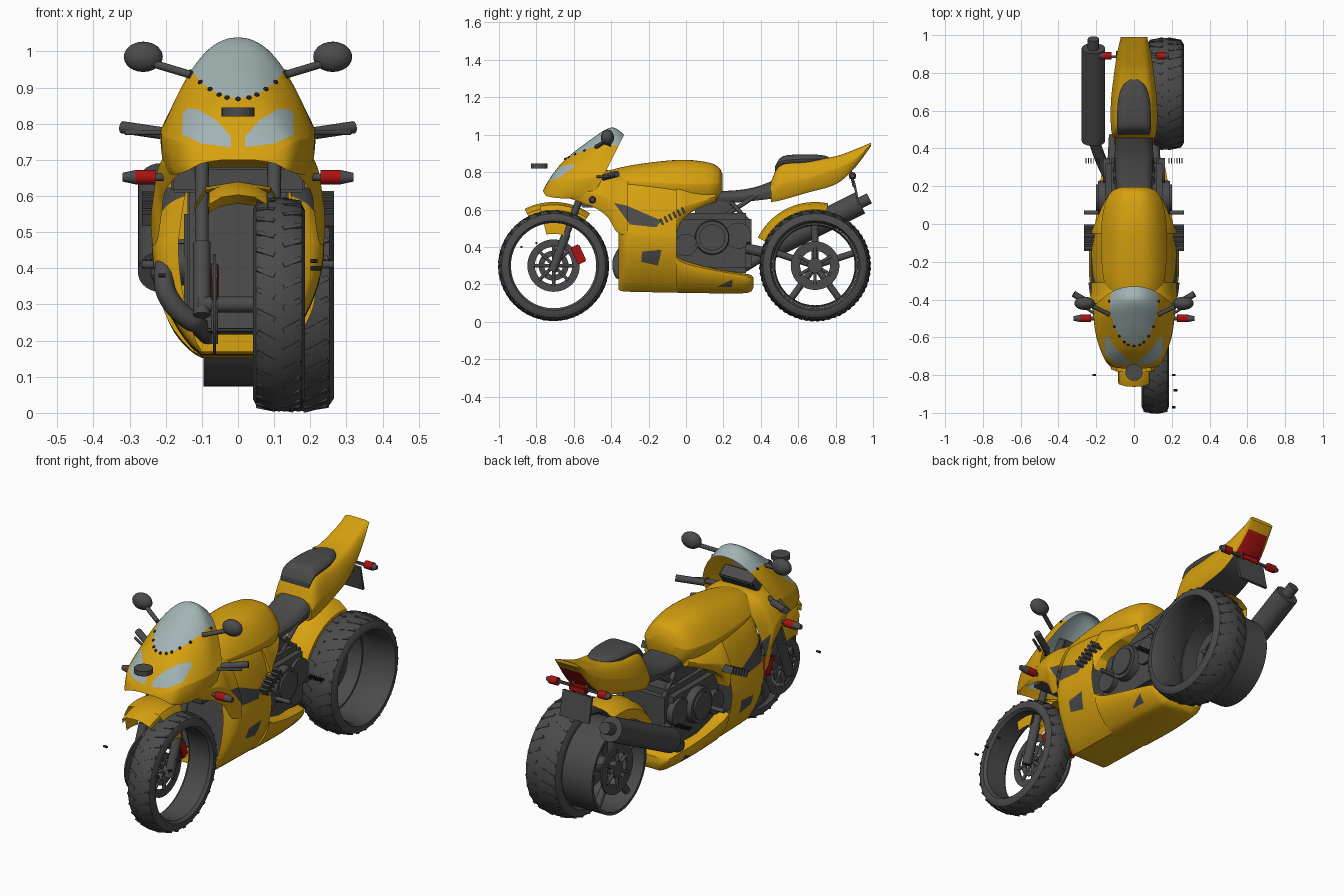
import bpy, bmesh, math
from math import sin, cos, pi, radians
from mathutils import Vector, Matrix

cube = bpy.data.objects.get("Cube")
if cube:
    bpy.data.objects.remove(cube, do_unlink=True)


def colour(name, rgb):
    m = bpy.data.materials.new(name)
    m.use_nodes = True
    m.diffuse_color = (*rgb, 1)
    m.node_tree.nodes["Principled BSDF"].inputs["Base Color"].default_value = (*rgb, 1)
    return m


YELLOW = colour("yellow_paint", (.68, .36, .005))
DARK = colour("dark_grey", (.07, .07, .07))
GLASS = colour("pale_glass", (.36, .45, .45))
RED = colour("red", (.4, .006, .006))
BLACK = colour("black", (.015, .015, .015))
parts = []


def register(name, me, *mats):
    for m in mats:
        me.materials.append(m)
    ob = bpy.data.objects.new(name, me)
    bpy.context.scene.collection.objects.link(ob)
    parts.append(ob)
    return ob


def finish(name, bm, *mats):
    bmesh.ops.recalc_face_normals(bm, faces=bm.faces)
    me = bpy.data.meshes.new(name)
    bm.to_mesh(me)
    bm.free()
    return register(name, me, *mats)


def box(name, at, size, mat, tilt=0, bevel=.006):
    bm = bmesh.new()
    bmesh.ops.create_cube(bm, size=1, matrix=Matrix.Translation(at)
                          @ Matrix.Rotation(radians(tilt), 4, 'X') @ Matrix.Diagonal((*size, 1)))
    if bevel:
        bmesh.ops.bevel(bm, geom=bm.edges[:], offset=bevel, segments=2, affect='EDGES')
    return finish(name, bm, mat)


def ball(name, at, size, mat):
    bm = bmesh.new()
    bmesh.ops.create_uvsphere(bm, u_segments=20, v_segments=12, radius=1,
                              matrix=Matrix.Translation(at) @ Matrix.Diagonal((*size, 1)))
    return finish(name, bm, mat)


def rod(name, a, b, r, mat, r2=None):
    a, b = Vector(a), Vector(b)
    bm = bmesh.new()
    turn = (b - a).to_track_quat('Z', 'Y').to_matrix().to_4x4()
    bmesh.ops.create_cone(bm, cap_ends=True, segments=28, radius1=r, radius2=r2 or r,
                          depth=(b - a).length, matrix=Matrix.Translation((a + b) / 2) @ turn)
    return finish(name, bm, mat)


def pipe(name, points, r, mat):
    cu = bpy.data.curves.new(name, 'CURVE')
    cu.dimensions, cu.bevel_depth, cu.use_fill_caps = '3D', r, True
    sp = cu.splines.new('NURBS')
    sp.points.add(len(points) - 1)
    for p, co in zip(sp.points, points):
        p.co = (*co, 1)
    sp.use_endpoint_u, sp.order_u = True, 3
    tmp = bpy.data.objects.new(name, cu)
    me = bpy.data.meshes.new_from_object(tmp)
    bpy.data.objects.remove(tmp)
    return register(name, me, mat)


def skin(bm, rows, closed):
    """Quads between successive rows of vertices."""
    for r, q in zip(rows, rows[1:]):
        for i in range(len(r) if closed else len(r) - 1):
            j = (i + 1) % len(r)
            bm.faces.new((r[i], r[j], q[j], q[i]))


def paint(bm, outline, axis):
    """Cut a convex anticlockwise outline, seen along an axis (0 = x, 1 = y), into the skin and colour it."""
    def spread(u, v):
        return Vector((0, u, v)) if axis == 0 else Vector((u, 0, v))
    sides = []
    for a, b in zip(outline, outline[1:] + outline[:1]):
        sides.append((spread(*a), spread(a[1] - b[1], b[0] - a[0])))
        bmesh.ops.bisect_plane(bm, geom=bm.verts[:] + bm.edges[:] + bm.faces[:],
                               plane_co=sides[-1][0], plane_no=sides[-1][1])
    for f in bm.faces:
        c = f.calc_center_median()
        if all((c - p).dot(n) > 0 for p, n in sides) and (axis or abs(c.x) > .08):
            f.material_index = 1


def loft(name, stations, power, mats, closed=True, caps=(True, True), shear=0, outlines=(), axis=0, rule=None):
    """Station: y, bottom height and half width, waist height and half width, top height."""
    bm, rows, rings, n = bmesh.new(), [], [], 10
    padded = [stations[0], *stations, stations[-1]]
    for group in zip(padded, padded[1:], padded[2:], padded[3:]):
        for t in (s / n for s in range(n)):
            rings.append([b + t * (c - a + t * (2 * a - 5 * b + 4 * c - d + t * (3 * b - a - 3 * c + d))) / 2
                          for a, b, c, d in zip(*group)])
    rings.append(stations[-1])
    for y, zb, wb, zm, wm, zt in rings:
        half = [(wb + (wm - wb) * sin(u / 12 * pi / 2) ** .75, zb + (zm - zb) * u / 12) for u in range(12)]
        half += [(wm * s, zm + (zt - zm) * (1 - s ** power)) for s in (cos(pi / 2 * k / 24) for k in range(24))]
        ring = half + [(0, zt)] + [(-x, z) for x, z in half[::-1]]
        rows.append([bm.verts.new((x, y + shear * (z - .72), z)) for x, z in ring])
    skin(bm, rows, closed)
    for end, row in zip(caps, (rows[0], rows[-1])):
        if end:
            bm.faces.new(row)
    for outline in outlines:
        paint(bm, outline, axis)
    if rule:
        for f in bm.faces:
            f.material_index = rule(f.calc_center_median())
    return finish(name, bm, *mats)


def sweep(name, centre, section, mat, start=0, end=360, closed=True, steps=72):
    """Turn a section of (x, radius) pairs about the wheel axle."""
    bm, rows = bmesh.new(), []
    for i in range(steps + 1):
        a = radians(start + (end - start) * i / steps)
        rows.append([bm.verts.new((centre[0] + x, centre[1] + r * cos(a), centre[2] + r * sin(a)))
                     for x, r in section])
    skin(bm, rows, closed)
    bmesh.ops.remove_doubles(bm, verts=bm.verts, dist=.0001)
    return finish(name, bm, mat)


# Tyres, both set off to the left of the bike, with slanted tread bars
def tyre(name, cx, cy, h):
    right = [(h * .8, .228), (h, .24), (h, .26), (h * .88, .278), (h * .5, .291)]
    sweep(name, (cx, cy, .3), right + [(0, .296)] + [(-x, r) for x, r in right[::-1]], DARK)
    bm = bmesh.new()
    for i in range(60):
        side = 1 if i % 2 else -1
        bmesh.ops.create_cube(bm, size=1, matrix=Matrix.Translation((cx, cy, .3))
                              @ Matrix.Rotation(i * 2 * pi / 60, 4, 'X')
                              @ Matrix.Translation((side * h * .5, 0, .287))
                              @ Matrix.Rotation(side * .2, 4, 'Y') @ Matrix.Rotation(side * .45, 4, 'Z')
                              @ Matrix.Diagonal((h * .75, .014, .01, 1)))
    finish(name + "_tread", bm, DARK)


FRONT, REAR = -.708, .69
tyre("front_tyre", .113, FRONT, .072)
tyre("rear_tyre", .167, REAR, .098)


# Rear rim, spokes and brake discs on the bike's centre line
def disc(name, x, y, inner, outer):
    sweep(name, (x, y, .3), [(-.004, inner), (-.004, outer), (.004, outer), (.004, inner)], DARK)


def arms(name, x, y, inner, outer, r, count):
    for i in range(count):
        a = 2 * pi * i / count + pi / 2
        rod(name, (x, y + inner * cos(a), .3 + inner * sin(a)),
            (x, y + outer * cos(a), .3 + outer * sin(a)), r, DARK)


sweep("rear_rim", (0, REAR, .3), [(-.095, .212), (-.095, .227), (.085, .227), (.085, .218)], DARK)
arms("rear_spoke", -.05, REAR, .03, .22, .018, 5)
for s in (-1, 1):
    disc("rear_brake_disc", s * .07 - .01, REAR, .08, .13)
    arms("rear_disc_arm", s * .07 - .01, REAR, .03, .1, .009, 6)
    disc("front_brake_disc", s * .065, FRONT, .1, .14)
    disc("front_disc_carrier", s * .065, FRONT, .05, .08)
    arms("front_disc_arm", s * .065, FRONT, .02, .11, .009, 8)
    box("front_caliper", (s * .07, -.575, .36), (.035, .05, .1), RED, 25)
rod("rear_axle", (-.09, REAR, .3), (.08, REAR, .3), .04, DARK)
rod("front_axle", (-.11, FRONT, .3), (.11, FRONT, .3), .022, DARK)


# Mudguards
def guard(name, y, half, start, end):
    sweep(name, (0, y, .3), half + [(0, .34)] + [(-x, r) for x, r in half[::-1]], YELLOW,
          start, end, closed=False, steps=24)


guard("front_mudguard", FRONT, [(.085, .28), (.08, .31), (.045, .333)], 55, 117)
guard("front_mudguard_skirt", FRONT, [(.125, .17), (.122, .27), (.09, .325)], 72, 103)
guard("rear_mudguard", REAR, [(.11, .25), (.105, .3), (.06, .33)], 78, 154)

# Nose cowl with windscreen and headlamps cut into it
screen = [(.06, .885), (.1, .912), (.127, .945), (.127, 1.06)]
lamp = [(.02, .735), (.1, .745), (.155, .77), (.153, .83), (.14, .842), (.11, .84), (.06, .81), (.02, .765)]
screen = [(0, .868)] + screen + [(-x, z) for x, z in screen[::-1]]
lamps = [lamp, [(-x, z) for x, z in lamp[::-1]]]
cowl = loft("nose_cowl", [(-.755, .70, .04, .713, .06, .735), (-.745, .69, .1, .73, .115, .80),
                          (-.715, .67, .14, .75, .155, .875), (-.64, .66, .17, .76, .19, .97),
                          (-.56, .66, .185, .77, .21, 1.038), (-.47, .66, .2, .78, .215, 1.0)],
            2.2, (YELLOW, GLASS), closed=False, caps=(True, False), shear=.5, outlines=[screen, *lamps], axis=1)
for i in range(-5, 6):
    x = i * .026
    z = .868 + 4.4 * x * x
    near = min(cowl.data.vertices, key=lambda v: (v.co.x - x) ** 2 + (v.co.z - z) ** 2)
    ball("screen_bolt", near.co, (.007, .007, .007), BLACK)
rod("nose_duct", (0, -.785, .82), (0, -.785, .845), .045, DARK)

# Side fairing with turned-in front lip, belly pan and tank
intake = [(-.385, .635), (-.3, .52), (-.16, .505), (-.13, .54), (-.32, .622)]
outlet = [(-.24, .32), (-.15, .3), (-.13, .385), (-.235, .375)]
slot = [(.165, .185), (.245, .185), (.25, .228)]
loft("neck_fairing", [(-.64, .665, .16, .7, .17, .75), (-.5, .615, .2, .69, .212, .80),
                      (-.42, .56, .21, .66, .225, .81), (-.37, .48, .222, .6, .234, .80),
                      (-.31, .46, .236, .55, .241, .79)],
     4, (YELLOW, DARK), closed=False, caps=(False, False), outlines=[intake])
loft("side_fairing", [(-.36, .17, .1, .47, .165, .76), (-.338, .163, .1, .47, .215, .77),
                      (-.29, .16, .1, .47, .236, .78), (-.15, .157, .1, .46, .238, .78),
                      (-.05, .155, .1, .45, .232, .77)],
     5, (YELLOW, DARK), caps=(False, False), outlines=[intake, outlet])
loft("belly_pan", [(-.05, .155, .1, .34, .215, .355), (.0, .154, .1, .31, .205, .325),
                   (.15, .152, .1, .275, .19, .285), (.3, .152, .09, .25, .165, .26),
                   (.345, .16, .08, .235, .145, .25), (.36, .18, .06, .22, .12, .235)],
     8, (YELLOW, DARK), outlines=[slot])
loft("upper_side_fairing", [(-.05, .48, .215, .58, .23, .77), (-.02, .54, .2, .61, .217, .76),
                            (.03, .585, .18, .63, .195, .74),
                            (.1, .62, .15, .65, .165, .72), (.16, .64, .11, .67, .13, .71)], 4, (YELLOW,))
loft("fuel_tank", [(-.5, .72, .07, .75, .09, .785), (-.3, .7, .15, .75, .16, .835),
                   (-.05, .68, .16, .74, .175, .865), (.1, .64, .12, .74, .155, .855),
                   (.17, .65, .08, .74, .12, .83), (.195, .7, .05, .75, .07, .79)], 2.8, (YELLOW,))

# Seat, tail and passenger pad
loft("rider_seat", [(.1, .62, .07, .67, .09, .72), (.2, .63, .08, .67, .095, .7),
                    (.35, .645, .09, .68, .1, .715), (.48, .66, .09, .71, .1, .76)], 5, (DARK,))


def tail_paint(c):
    """Dark underside with the red lamp near its tip."""
    if abs(c.x) > .001 or c.y < .5 or c.y > .96:
        return 0
    return 2 if c.y > .87 else 1


loft("tail_cowl", [(.455, .64, .09, .7, .11, .75), (.51, .65, .1, .74, .122, .845),
                   (.65, .69, .1, .77, .122, .86), (.8, .735, .085, .82, .105, .885),
                   (.9, .82, .07, .87, .09, .92), (.99, .94, .055, .948, .07, .957)],
     6, (YELLOW, DARK, RED), rule=tail_paint)
loft("passenger_pad", [(.475, .8, .08, .82, .085, .83), (.52, .84, .08, .86, .09, .885),
                       (.65, .85, .075, .87, .085, .895), (.73, .86, .05, .87, .06, .89),
                       (.765, .865, .02, .87, .025, .88)], 5, (DARK,))
box("plate_lamp", (0, .89, .775), (.1, .03, .035), RED)
box("number_plate", (0, .91, .69), (.17, .012, .13), DARK, 12, 0)
box("plate_bar", (0, .885, .78), (.3, .012, .012), DARK, 0, 0)

# Engine, radiator and internals
box("engine_block", (0, .13, .42), (.3, .44, .32), DARK, 0, .03)
box("radiator", (0, -.25, .43), (.28, .08, .42), DARK, -8)
box("fork_clamp", (0, -.5, .645), (.37, .12, .07), DARK)
box("instrument_panel", (0, -.46, .84), (.2, .07, .08), DARK, -35)
box("frame_spine", (0, .15, .6), (.2, .2, .1), DARK, -8)
pipe("exhaust_header", [(-.2, -.3, .42), (-.215, -.36, .36), (-.17, -.37, .28), (-.09, -.34, .23), (-.08, .1, .21)],
     .028, DARK)
rod("silencer", (-.215, .44, .39), (-.215, .93, .635), .062, DARK)
rod("silencer_tip", (-.215, .92, .63), (-.215, .98, .66), .03, DARK)
pipe("exhaust_link", [(-.1, .2, .25), (-.18, .32, .28), (-.215, .46, .4)], .03, DARK)

# Mirrored fittings
for s in (-1, 1):
    rod("fork_lower", (s * .1, -.715, .27), (s * .1, -.64, .47), .024, DARK)
    rod("fork_upper", (s * .1, -.64, .47), (s * .1, -.52, .78), .019, DARK)
    rod("swing_arm", (s * .115, .28, .4), (s * .105, .47, .36), .028, DARK)
    rod("subframe", (s * .1, .2, .56), (s * .09, .38, .68), .012, DARK)
    rod("subframe_stay", (s * .1, .33, .54), (s * .1, .24, .64), .012, DARK)
    rod("plate_stay", (s * .04, .87, .84), (s * .04, .9, .72), .008, DARK)
    rod("rear_indicator", (s * .12, .89, .78), (s * .165, .89, .78), .02, RED)
    rod("rear_indicator_cap", (s * .165, .89, .78), (s * .185, .89, .78), .018, DARK, .01)
    rod("indicator_stem", (s * .18, -.5, .652), (s * .23, -.5, .652), .01, DARK)
    rod("front_indicator", (s * .228, -.5, .652), (s * .283, -.5, .652), .02, RED)
    rod("front_indicator_cap", (s * .283, -.5, .652), (s * .32, -.5, .652), .02, DARK, .012)
    rod("handlebar", (s * .1, -.5, .76), (s * .2, -.45, .775), .013, DARK)
    rod("hand_grip", (s * .2, -.44, .772), (s * .32, -.37, .79), .017, DARK)
    rod("brake_lever", (s * .2, -.48, .775), (s * .31, -.41, .775), .007, DARK)
    rod("mirror_stem", (s * .13, -.48, .935), (s * .23, -.43, .965), .011, DARK)
    ball("mirror", (s * .262, -.42, .985), (.054, .035, .042), DARK)
    rod("clutch_cover", (s * .13, .14, .45), (s * .19, .14, .45), .095, DARK, .088)
    rod("clutch_cap", (s * .19, .14, .45), (s * .2, .14, .45), .07, DARK)
    rod("generator_cover", (s * .14, .0, .41), (s * .18, .0, .41), .06, DARK)
    rod("gearbox_cover", (s * .13, .28, .46), (s * .165, .28, .46), .07, DARK)
    rod("footrest", (s * .14, .06, .41), (s * .265, .06, .41), .011, DARK)
    for i in range(6):
        box("cylinder_fin", (s * .225, -.13 + i * .023, .535 + i * .012), (.08, .012, .035), DARK, 25, 0)
        box("footrest_rib", (s * (.185 + i * .014), .335, .42), (.005, .03, .012), BLACK, 0, 0)
for x, y, z in ((-.21, -.8, .38), (.21, -.8, .42), (.22, -.88, .4), (.21, -.97, .4)):
    rod("loose_bolt", (x - .01, y, z), (x + .01, y, z), .006, BLACK)

# Smooth shading with sharp edges kept
bpy.ops.object.select_all(action='DESELECT')
for ob in parts:
    ob.select_set(True)
bpy.context.view_layer.objects.active = parts[0]
bpy.ops.object.shade_smooth_by_angle(angle=radians(35))
